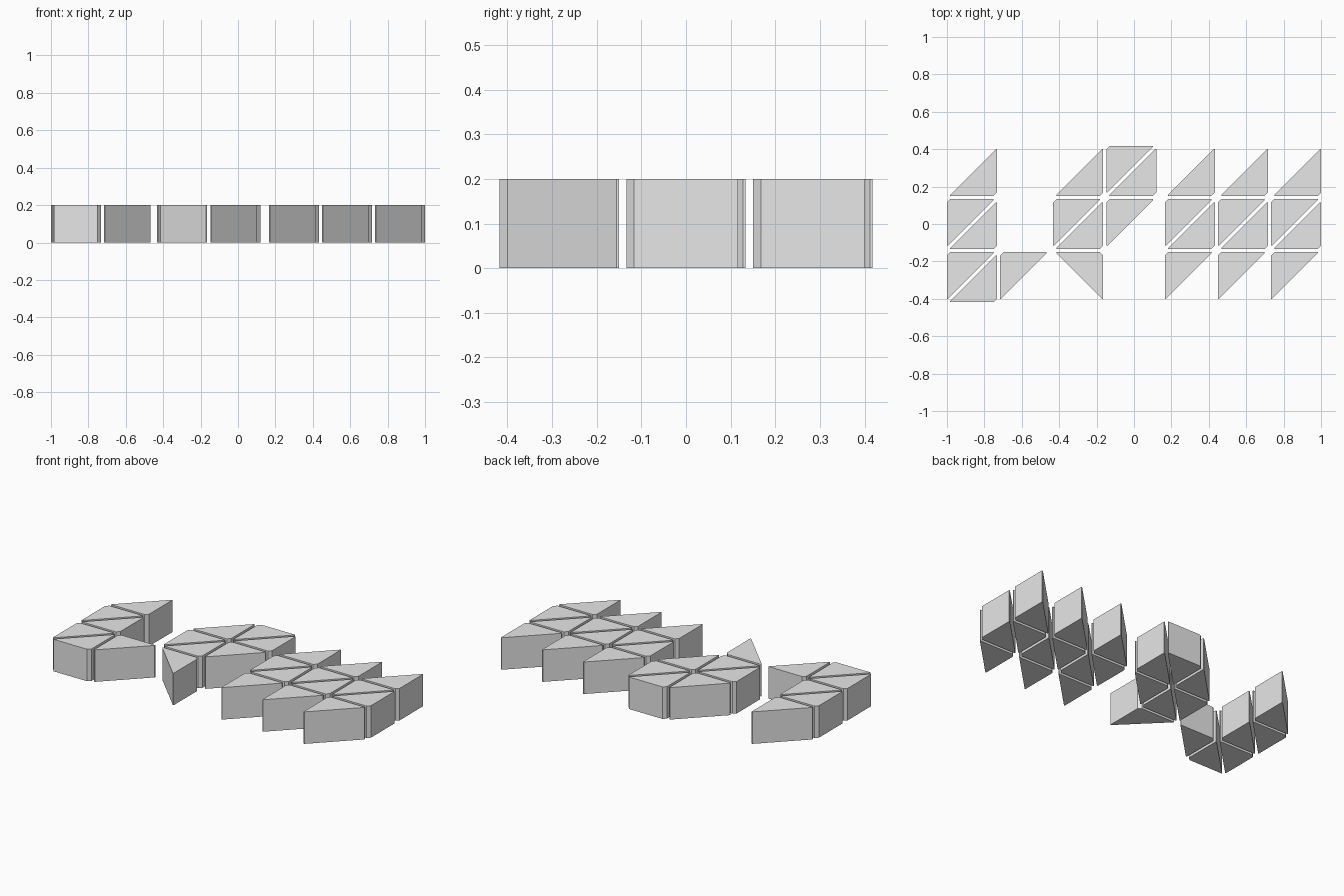
import bpy
import bmesh
from mathutils import Matrix, Vector

cube = bpy.data.objects.get("Cube")
if cube:
    bpy.data.objects.remove(cube, do_unlink=True)

SIZE, GAP, HEIGHT = 0.267, 0.017, 0.2
PITCH = SIZE + GAP
TRIM, TIP = 0.0175, 0.0055      # corner chamfer and blunt tip

grey = bpy.data.materials.new("light grey")
grey.use_nodes = True
colour = (0.8, 0.8, 0.8, 1)
grey.diffuse_color = colour
grey.node_tree.nodes["Principled BSDF"].inputs["Base Color"].default_value = colour

# Triangle with its chamfered right angle at the back left of a square cell
H = SIZE / 2
OUTLINE = [(-H, TRIM - H), (TIP - H, TRIM - H), (H - TRIM, H - TIP),
           (H - TRIM, H), (TRIM - H, H), (-H, H - TRIM)]
# Quarter turns that bring the right angle to each corner
TURNS = {"back_left": 0, "front_right": 2, "back_right": 3}


def tile(column, row, corner):
    """Extrude one triangular tile into its grid cell."""
    bm = bmesh.new()
    base = bm.faces.new([bm.verts.new((x, y, 0)) for x, y in OUTLINE])
    top = bmesh.ops.extrude_face_region(bm, geom=[base])["geom"]
    bmesh.ops.translate(bm, vec=(0, 0, HEIGHT),
                        verts=[v for v in top if isinstance(v, bmesh.types.BMVert)])
    bm.transform(Matrix.Rotation(TURNS[corner] * 1.5707963, 4, "Z"))
    # The three right-hand columns sit slightly apart from the rest
    x = -1 + H + column * PITCH if column < 4 else 1 - H - (6 - column) * PITCH
    bmesh.ops.translate(bm, verts=bm.verts, vec=Vector((x, (row - 1) * PITCH, 0)))
    bmesh.ops.recalc_face_normals(bm, faces=bm.faces)
    name = f"tile_{column}_{row}_{corner}"
    mesh = bpy.data.meshes.new(name)
    bm.to_mesh(mesh)
    bm.free()
    mesh.materials.append(grey)
    bpy.context.collection.objects.link(bpy.data.objects.new(name, mesh))


# Stepped columns: front tile, full middle cell, back tile
for column in (0, 2, 4, 5, 6):
    tile(column, 2, "front_right")
    tile(column, 1, "back_left")
    tile(column, 1, "front_right")
    tile(column, 0, "back_right" if column == 2 else "back_left")

# Single tiles that close the left and middle groups
tile(0, 0, "front_right")
tile(1, 0, "back_left")
tile(3, 2, "back_left")
tile(3, 2, "front_right")
tile(3, 1, "back_left")
